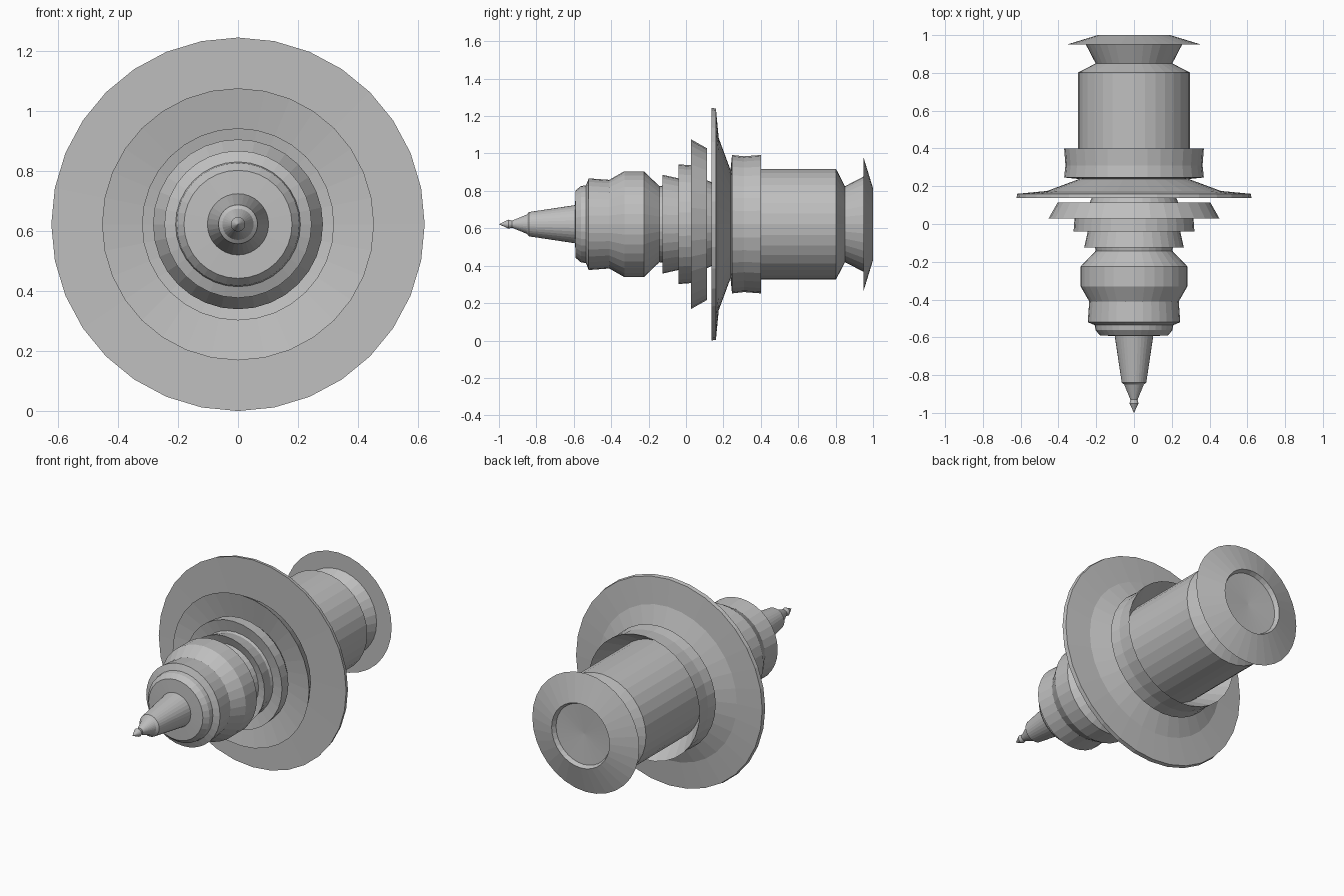
import bpy, bmesh, math

if "Cube" in bpy.data.objects:
    bpy.data.objects.remove(bpy.data.objects["Cube"])

SIDES = 32
AXIS_Z = 0.622

grey = bpy.data.materials.new("plain_grey")
grey.diffuse_color = (0.52, 0.52, 0.52, 1)
grey.use_nodes = True
grey.node_tree.nodes["Principled BSDF"].inputs["Base Color"].default_value = grey.diffuse_color


def lathe(name, profile):
    """Turn (y, radius) points, listed front to back, around the long axis."""
    bm = bmesh.new()
    rings = []
    for y, r in profile:
        if r == 0:
            rings.append([bm.verts.new((0, y, AXIS_Z))] * SIDES)
        else:
            rings.append([bm.verts.new((r * math.cos(2 * math.pi * k / SIDES), y,
                                        AXIS_Z + r * math.sin(2 * math.pi * k / SIDES)))
                          for k in range(SIDES)])
    for a, b in zip(rings, rings[1:]):
        for k in range(SIDES):
            n = (k + 1) % SIDES
            corners = list(dict.fromkeys((a[k], b[k], b[n], a[n])))
            bm.faces.new(corners)
    mesh = bpy.data.meshes.new(name)
    bm.to_mesh(mesh)
    bm.free()
    mesh.materials.append(grey)
    obj = bpy.data.objects.new(name, mesh)
    bpy.context.collection.objects.link(obj)
    return obj


# Pointed needle with a small bead at the tip
lathe("nose_needle", [(-1.0, 0), (-0.95, 0.024), (-0.93, 0.019), (-0.85, 0.052),
                      (-0.84, 0.065), (-0.593, 0.102)])

# Rounded front body
lathe("front_body", [(-0.593, 0.102), (-0.59, 0.18), (-0.562, 0.204), (-0.535, 0.208),
                     (-0.52, 0.245), (-0.41, 0.237), (-0.33, 0.283), (-0.225, 0.283),
                     (-0.142, 0.203)])

# Three stacked collars with dished front faces
lathe("small_collar", [(-0.142, 0.203), (-0.105, 0.21), (-0.125, 0.264), (-0.04, 0.245)])
lathe("middle_collar", [(-0.04, 0.245), (-0.025, 0.25), (-0.04, 0.32), (0.028, 0.315)])
lathe("large_collar", [(0.028, 0.315), (0.06, 0.29), (0.028, 0.453), (0.113, 0.405),
                       (0.113, 0.235), (0.145, 0.22)])

# Wide thin disc sloping back to the body
lathe("wide_disc", [(0.145, 0.22), (0.137, 0.622), (0.16, 0.618), (0.175, 0.46),
                    (0.238, 0.29)])

# Open ring behind the disc
lathe("rear_ring", [(0.238, 0.29), (0.246, 0.37), (0.31, 0.363), (0.4, 0.37),
                    (0.28, 0.296)])

# Rear barrel and neck
lathe("rear_barrel", [(0.28, 0.296), (0.802, 0.296), (0.85, 0.203), (0.95, 0.255)])

# Flared end cap with a shallow recess
lathe("end_cap", [(0.95, 0.255), (0.95, 0.355), (1.0, 0.192), (0.975, 0.18), (0.965, 0)])
